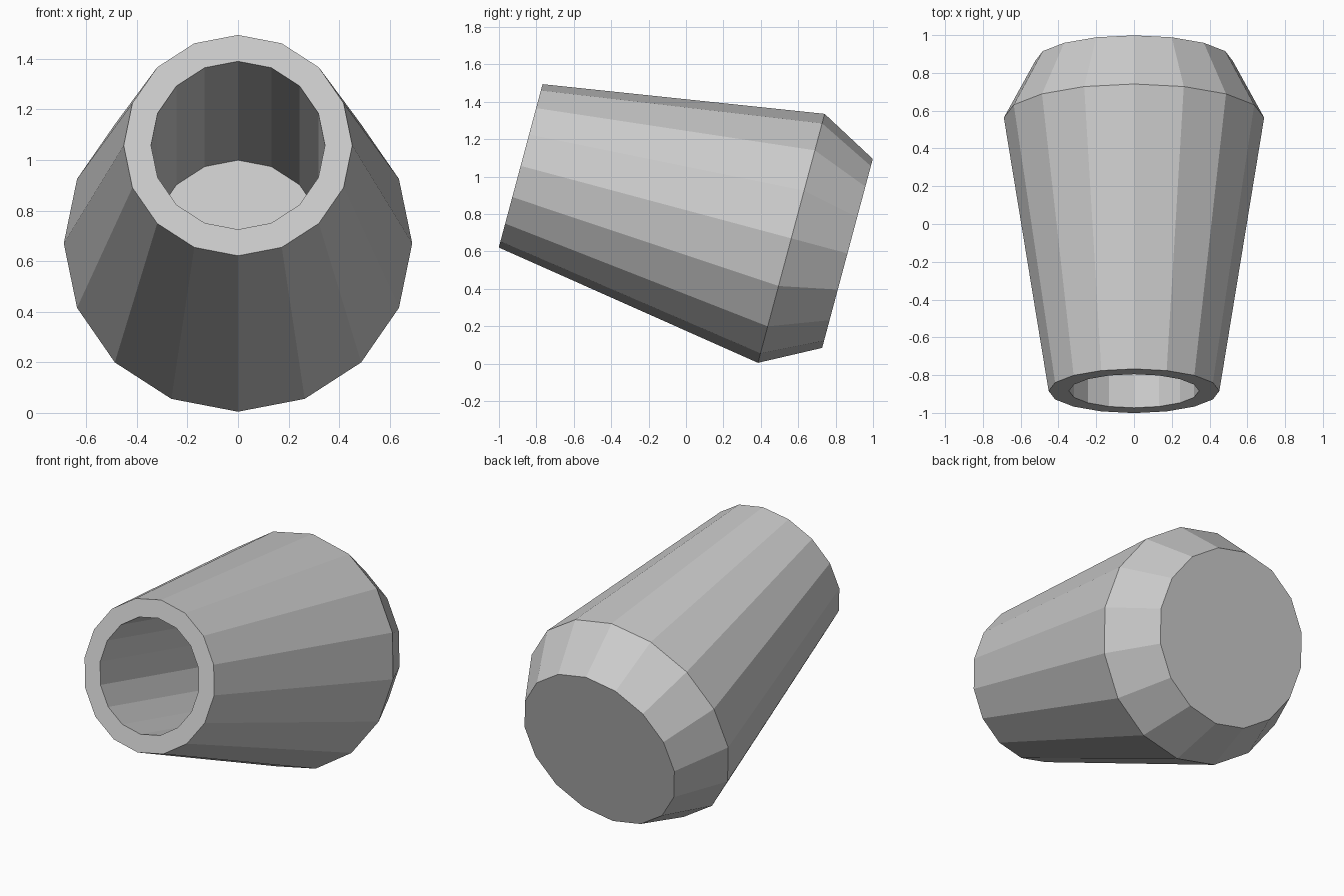
import bpy, bmesh
from math import sin, cos, pi, radians
from mathutils import Vector

if "Cube" in bpy.data.objects:
    bpy.data.objects.remove(bpy.data.objects["Cube"])

SIDES = 16
TILT = radians(15)
axis = Vector((0, cos(TILT), -sin(TILT)))    # from open mouth to closed back
up = Vector((0, sin(TILT), cos(TILT)))
side = Vector((1, 0, 0))
mouth = Vector((0, -0.884, 1.058))

# Profile (distance along axis, radius): bore floor, mouth, widest ring, back
profile = [(1.51, 0.344), (0, 0.344), (0, 0.452), (1.498, 0.689), (1.809, 0.523)]

bm = bmesh.new()
rings = []
for t, r in profile:
    rings.append([bm.verts.new(mouth + axis * t + up * r * cos(2 * pi * i / SIDES)
                               + side * r * sin(2 * pi * i / SIDES))
                  for i in range(SIDES)])

# Walls between neighbouring rings, then bore floor and back cap
for a, b in zip(rings, rings[1:]):
    for i in range(SIDES):
        j = (i + 1) % SIDES
        bm.faces.new((a[i], a[j], b[j], b[i]))
bm.faces.new(rings[0])
bm.faces.new(rings[-1])
bmesh.ops.recalc_face_normals(bm, faces=bm.faces)

mesh = bpy.data.meshes.new("tapered_barrel")
bm.to_mesh(mesh)
bm.free()
bpy.context.collection.objects.link(bpy.data.objects.new("tapered_barrel", mesh))
